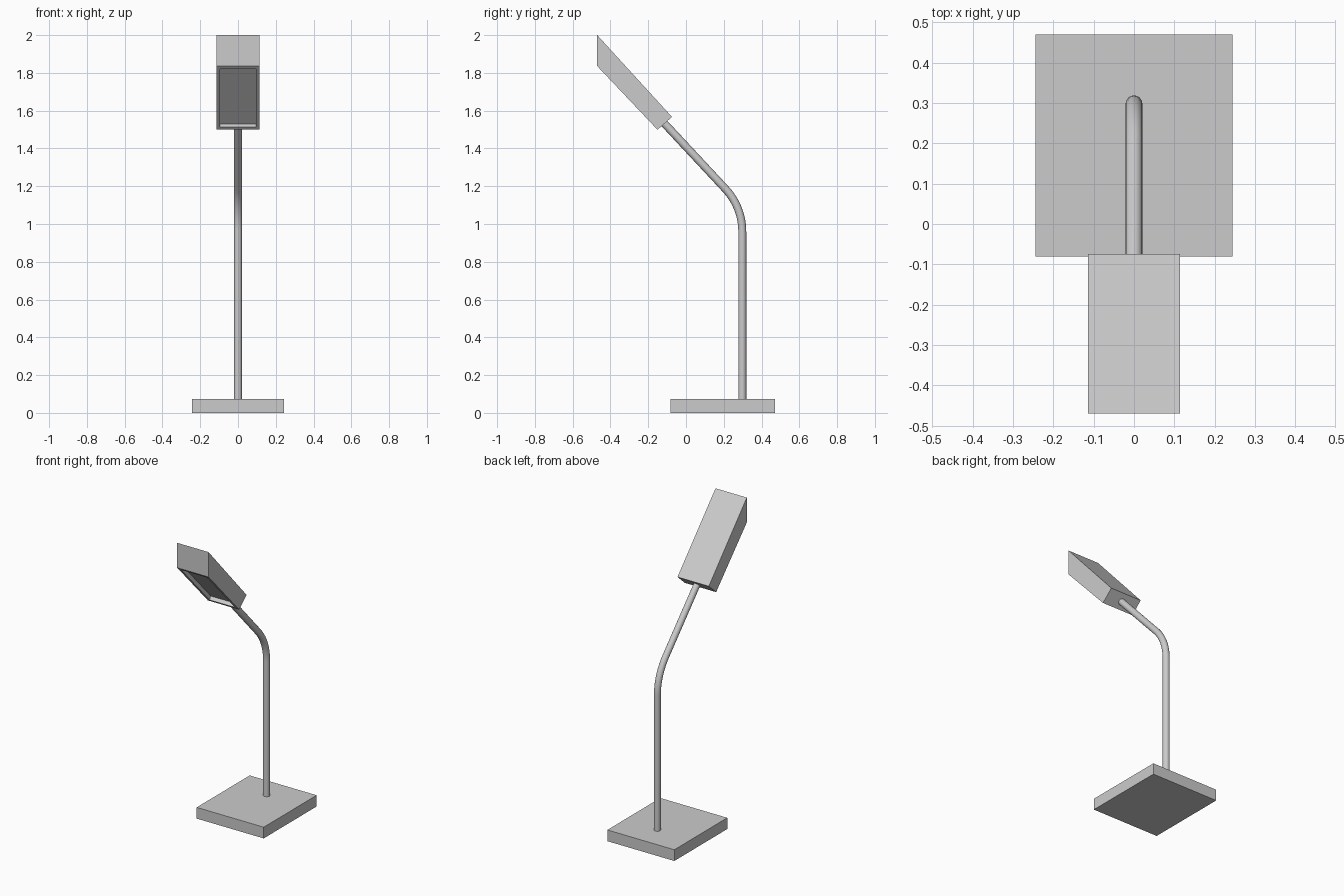
import bpy, bmesh, math
from mathutils import Vector

if "Cube" in bpy.data.objects:
    bpy.data.objects.remove(bpy.data.objects["Cube"])


def finish(name, bm):
    bmesh.ops.recalc_face_normals(bm, faces=bm.faces)
    mesh = bpy.data.meshes.new(name)
    bm.to_mesh(mesh)
    bm.free()
    obj = bpy.data.objects.new(name, mesh)
    bpy.context.collection.objects.link(obj)
    return obj


def prism(profile, half_width):
    """Side profile of (y, z) points extruded across x."""
    bm = bmesh.new()
    face = bm.faces.new([bm.verts.new((-half_width, y, z)) for y, z in profile])
    out = bmesh.ops.extrude_face_region(bm, geom=[face])["geom"]
    verts = [v for v in out if isinstance(v, bmesh.types.BMVert)]
    bmesh.ops.translate(bm, verts=verts, vec=(2 * half_width, 0, 0))
    bmesh.ops.recalc_face_normals(bm, faces=bm.faces)
    return bm


# Base slab
finish("base", prism([(-0.081, 0), (0.47, 0), (0.47, 0.074), (-0.081, 0.074)], 0.244))

# Bent pole: vertical run, arc, then straight arm into the head
pole_y, bend_z, bend_r, lean = 0.298, 0.96, 0.33, math.radians(43)
path = [(pole_y, 0.07)]
for i in range(13):
    a = lean * i / 12
    path.append((pole_y - bend_r * (1 - math.cos(a)), bend_z + bend_r * math.sin(a)))
arm = 0.485
path.append((path[-1][0] - arm * math.sin(lean), path[-1][1] + arm * math.cos(lean)))

curve = bpy.data.curves.new("pole", "CURVE")
curve.dimensions = "3D"
curve.bevel_depth = 0.021
curve.bevel_resolution = 6
curve.use_fill_caps = True
spline = curve.splines.new("POLY")
spline.points.add(len(path) - 1)
for p, (y, z) in zip(spline.points, path):
    p.co = (0, y, z, 1)
pole = bpy.data.objects.new("pole", curve)
bpy.context.collection.objects.link(pole)
bpy.context.view_layer.objects.active = pole
pole.select_set(True)
bpy.ops.object.convert(target="MESH")
bpy.ops.object.shade_smooth_by_angle(angle=math.radians(35))

# Lamp head with a recessed panel on the underside
bm = prism([(-0.47, 2.0), (-0.47, 1.836), (-0.151, 1.499), (-0.074, 1.567)], 0.114)
down = Vector((0, -0.73, -0.69))
under = max(bm.faces, key=lambda f: f.normal.dot(down))
normal = under.normal.copy()
bmesh.ops.inset_region(bm, faces=[under], thickness=0.028)
out = bmesh.ops.extrude_face_region(bm, geom=[under])["geom"]
verts = [v for v in out if isinstance(v, bmesh.types.BMVert)]
bmesh.ops.translate(bm, verts=verts, vec=normal * -0.025)
if under.is_valid:
    bmesh.ops.delete(bm, geom=[under], context="FACES_ONLY")
finish("lamp_head", bm)
